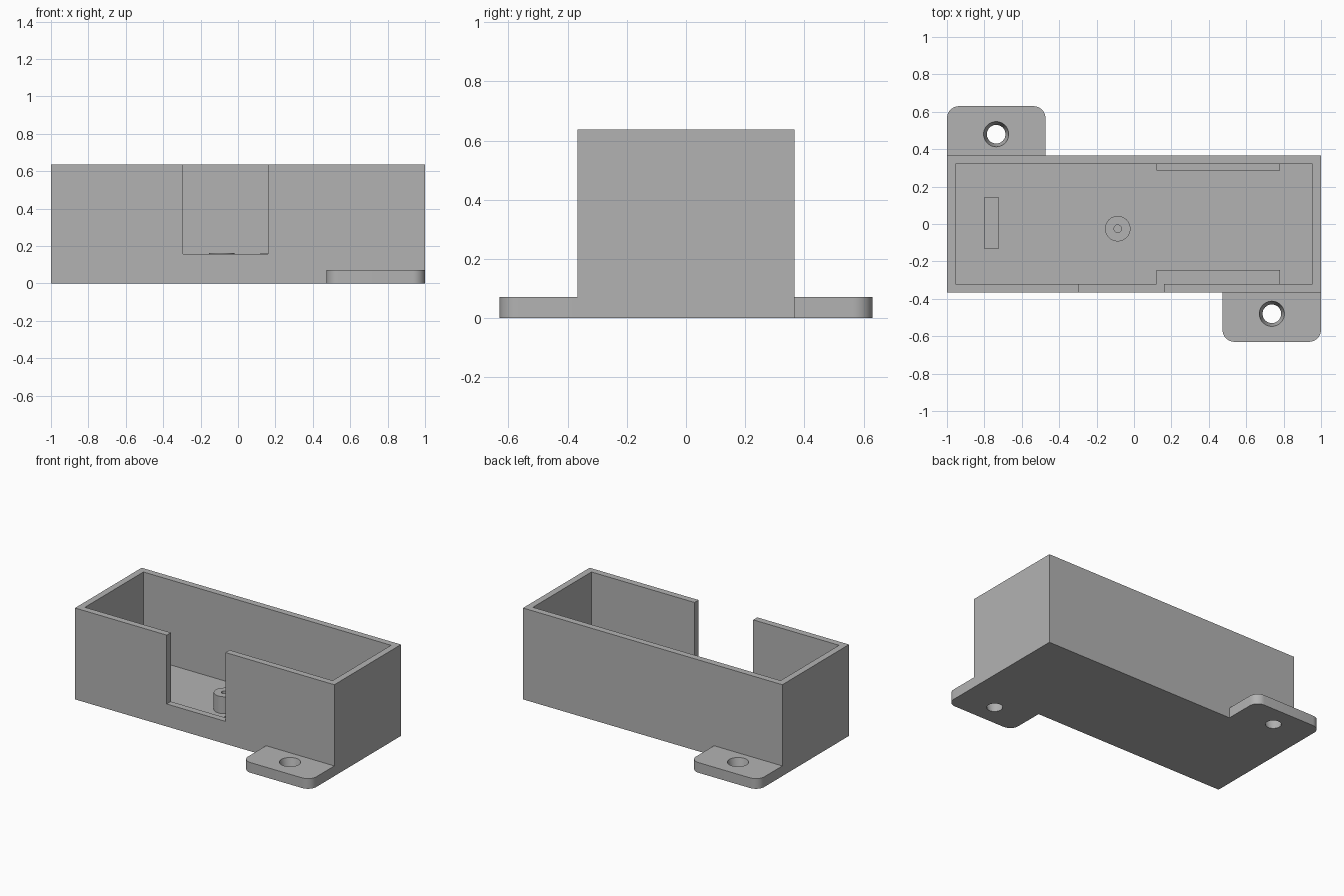
import bpy, bmesh, math

cube = bpy.data.objects.get("Cube")
if cube:
    bpy.data.objects.remove(cube, do_unlink=True)

HALF_W, HALF_D, HEIGHT = 1.0, 0.367, 0.637
WALL, FLOOR, REST = 0.045, 0.045, 0.163

gray = bpy.data.materials.new("plain gray")
gray.use_nodes = True
gray.diffuse_color = (0.45, 0.45, 0.45, 1)
gray.node_tree.nodes["Principled BSDF"].inputs["Base Color"].default_value = gray.diffuse_color


def finish(name, bm):
    bmesh.ops.recalc_face_normals(bm, faces=bm.faces[:])
    mesh = bpy.data.meshes.new(name)
    bm.to_mesh(mesh)
    bm.free()
    mesh.materials.append(gray)
    obj = bpy.data.objects.new(name, mesh)
    bpy.context.collection.objects.link(obj)
    return obj


def box(name, x, y, z, corner=0, rounded_y=0):
    """Box from ranges; optionally rounds the upright edges on one y side."""
    bm = bmesh.new()
    bmesh.ops.create_cube(bm, size=1)
    for v in bm.verts:
        v.co = [r[0] + (c + 0.5) * (r[1] - r[0]) for c, r in zip(v.co, (x, y, z))]
    if corner:
        edges = [e for e in bm.edges
                 if all(abs(v.co.y - rounded_y) < 1e-4 for v in e.verts)
                 and abs(e.verts[0].co.z - e.verts[1].co.z) > 0.01]
        bmesh.ops.bevel(bm, geom=edges, offset=corner, segments=10, profile=0.5, affect='EDGES')
    return finish(name, bm)


def cone(name, x, y, z, r_low, r_high, sides=48):
    bm = bmesh.new()
    bmesh.ops.create_cone(bm, cap_ends=True, segments=sides, radius1=r_low,
                          radius2=r_high, depth=z[1] - z[0])
    bmesh.ops.translate(bm, verts=bm.verts[:], vec=(x, y, (z[0] + z[1]) / 2))
    return finish(name, bm)


def select(obj):
    bpy.ops.object.select_all(action='DESELECT')
    obj.select_set(True)
    bpy.context.view_layer.objects.active = obj


def combine(obj, other, operation):
    mod = obj.modifiers.new(operation.lower(), 'BOOLEAN')
    mod.operation, mod.solver, mod.object = operation, 'EXACT', other
    select(obj)
    bpy.ops.object.modifier_apply(modifier=mod.name)
    bpy.data.objects.remove(other, do_unlink=True)


# Open-topped case with a notch in the front wall
case = box("case", (-HALF_W, HALF_W), (-HALF_D, HALF_D), (0, HEIGHT))
inner_x, inner_y = HALF_W - WALL, HALF_D - WALL
combine(case, box("cavity_cutter", (-inner_x, inner_x), (-inner_y, inner_y), (FLOOR, 1)), 'DIFFERENCE')
combine(case, box("notch_cutter", (-0.293, 0.16), (-0.5, -0.2), (0.157, 1)), 'DIFFERENCE')

# Mounting tabs at opposite corners, each with a tapered screw hole
for side in (-1, 1):
    xs = sorted((-side * HALF_W, -side * 0.473))
    ys = sorted((side * 0.63, side * (HALF_D - 0.02)))
    combine(case, box("tab", xs, ys, (0, 0.071), 0.065, side * 0.63), 'UNION')
for side in (-1, 1):
    hole = cone("hole_cutter", -side * 0.737, side * 0.48, (-0.0355, 0.1065), 0.041, 0.076)
    combine(case, hole, 'DIFFERENCE')

# Hollow post on the floor
post = cone("post", -0.087, -0.025, (FLOOR, REST), 0.068, 0.068)
combine(post, cone("bore_cutter", -0.087, -0.025, (FLOOR - 0.1, 1), 0.02, 0.02, 32), 'DIFFERENCE')

# Ledges along the long walls and a rib across the floor
box("back_ledge", (0.12, 0.78), (0.287, inner_y), (FLOOR, REST))
box("front_ledge", (0.12, 0.78), (-inner_y, -0.245), (FLOOR, REST))
box("floor_rib", (-0.803, -0.722), (-0.13, 0.143), (FLOOR, REST))

for obj in (case, post):
    select(obj)
    bpy.ops.object.shade_smooth_by_angle(angle=math.radians(30))
